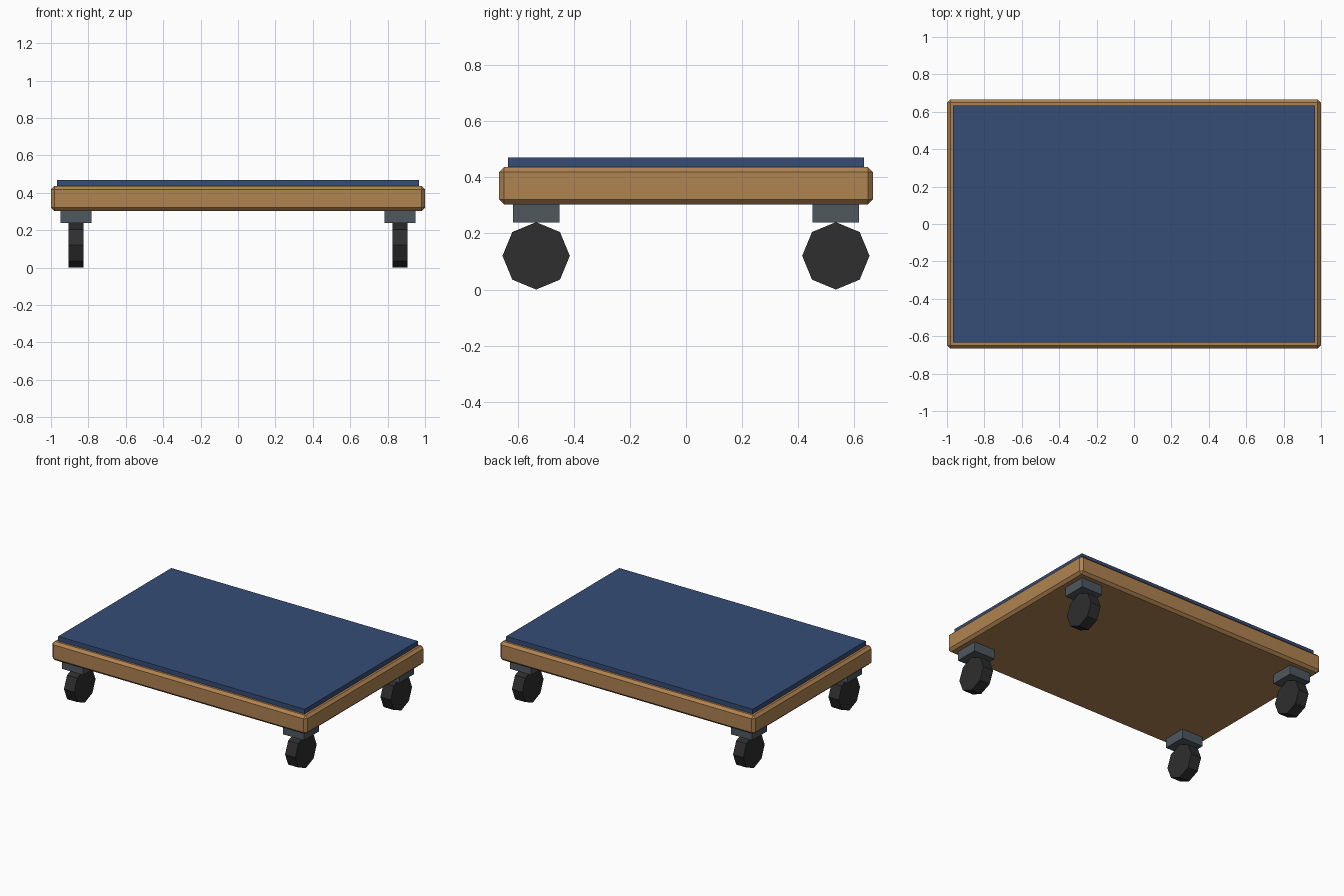
import bpy
import math

if "Cube" in bpy.data.objects:
    bpy.data.objects.remove(bpy.data.objects["Cube"])


def material(name, rgb):
    """Flat colour given as sRGB 0-255, stored linear."""
    m = bpy.data.materials.new(name)
    lin = [((c / 255 + 0.055) / 1.055) ** 2.4 for c in rgb]
    m.diffuse_color = (*lin, 1)
    m.use_nodes = True
    m.node_tree.nodes["Principled BSDF"].inputs["Base Color"].default_value = m.diffuse_color
    return m


wood = material("wood", (176, 131, 81))
carpet = material("blue carpet", (54, 77, 118))
metal = material("grey metal", (78, 88, 96))
rubber = material("black rubber", (46, 46, 46))


def box(name, size, loc, mat, bevel=0):
    bpy.ops.mesh.primitive_cube_add(size=1, location=loc)
    ob = bpy.context.object
    ob.name = name
    ob.scale = size
    bpy.ops.object.transform_apply(location=False, rotation=False, scale=True)
    ob.data.materials.append(mat)
    if bevel:
        mod = ob.modifiers.new("Chamfer", 'BEVEL')
        mod.width = bevel
        mod.segments = 1
    return ob


# Chamfered wooden deck with a carpet pad on top
box("deck", (2, 1.333, 0.133), (0, 0, 0.37), wood, bevel=0.018)
box("carpet_pad", (1.933, 1.267, 0.034), (0, 0, 0.453), carpet)

# Four casters: mounting block and octagonal wheel, axle along x
for side, sx in (("left", -1), ("right", 1)):
    for end, sy in (("front", -1), ("back", 1)):
        x, y = sx * 0.867, sy * 0.534
        box(f"{end}_{side}_caster_block", (0.166, 0.166, 0.066), (x, y, 0.271), metal)
        bpy.ops.mesh.primitive_cylinder_add(vertices=8, radius=0.12, depth=0.08,
                                            location=(x, y, 0.12),
                                            rotation=(0, math.pi / 2, 0))
        wheel = bpy.context.object
        wheel.name = f"{end}_{side}_wheel"
        wheel.data.materials.append(rubber)
